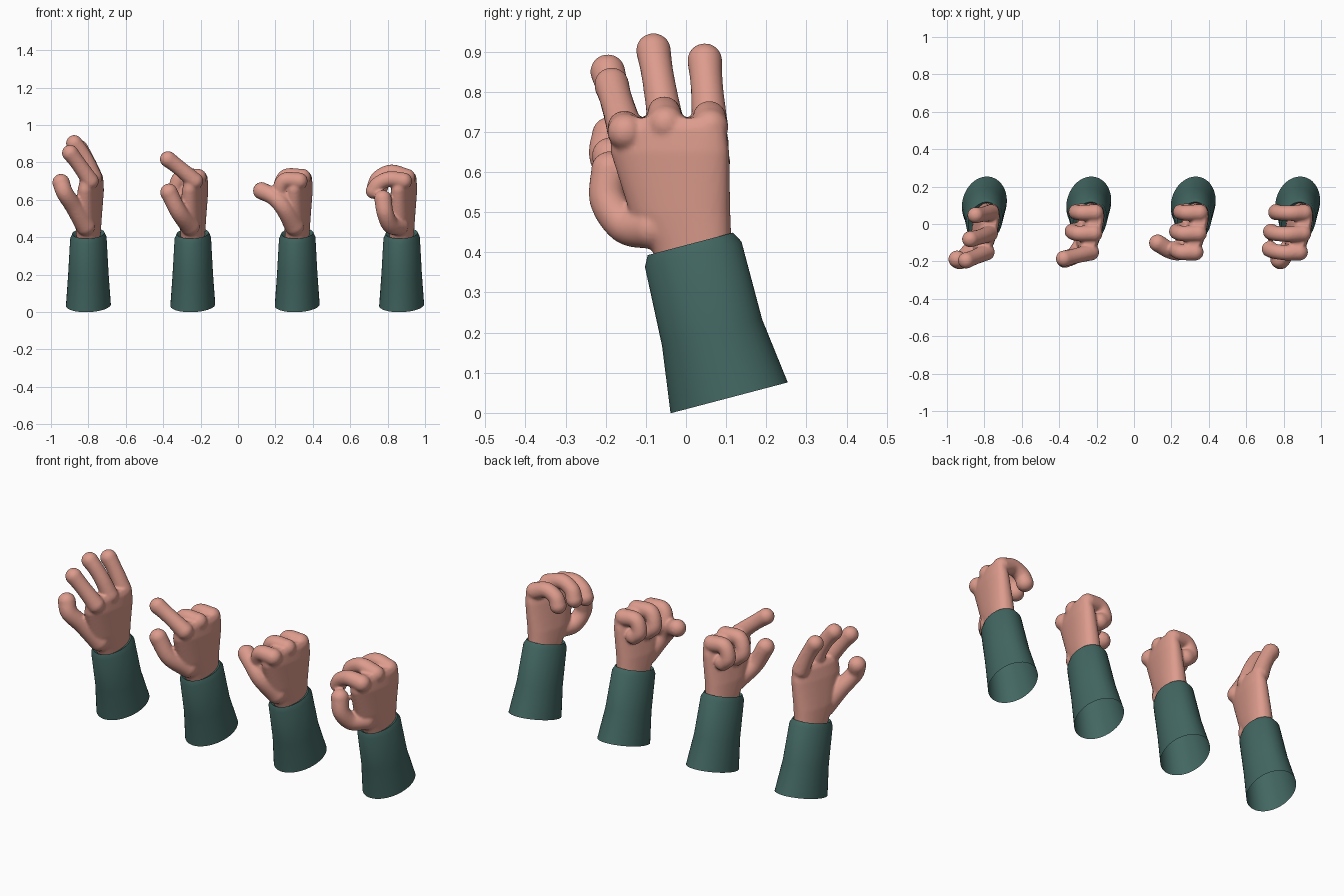
import bpy, bmesh, math
from mathutils import Vector

if "Cube" in bpy.data.objects:
    bpy.data.objects.remove(bpy.data.objects["Cube"])

YAW = math.radians(15)
ACROSS = Vector((math.sin(YAW), math.cos(YAW), 0))    # along the knuckle row
THICK = Vector((math.cos(YAW), -math.sin(YAW), 0))    # towards the back of the hand


def material(name, rgb):
    m = bpy.data.materials.new(name)
    m.diffuse_color = (*rgb, 1)
    m.use_nodes = True
    m.node_tree.nodes["Principled BSDF"].inputs["Base Color"].default_value = m.diffuse_color
    return m


SKIN = material("skin", (0.72, 0.33, 0.265))
CLOTH = material("dark green cloth", (0.055, 0.135, 0.122))


def loft(bm, sections, power=1.0, slope=0.0, lean=0.0, caps=True, seg=48):
    """Oval sections (y, z, half thickness, half width); lean shifts x above z 0.5."""
    rings = []
    for y, z, thick, wide in sections:
        ring = []
        for i in range(seg):
            a = 2 * math.pi * i / seg
            c, s = (math.copysign(abs(f(a)) ** power, f(a)) for f in (math.cos, math.sin))
            off = THICK * (c * thick) + ACROSS * (s * wide)
            mid = Vector((lean * max(0, z - 0.5), y, z + slope * off.y))
            ring.append(bm.verts.new(mid + off))
        rings.append(ring)
    for a, b in zip(rings, rings[1:]):
        for i in range(seg):
            j = (i + 1) % seg
            bm.faces.new((a[i], a[j], b[j], b[i]))
    if caps:
        bm.faces.new(rings[0][::-1])
        bm.faces.new(rings[-1])


def digit(bm, pts, r0, r1, steps=9):
    """Chain of balls along a smooth path, tapering from r0 to r1."""
    p = [Vector(q) for q in pts]
    p = [2 * p[0] - p[1]] + p + [2 * p[-1] - p[-2]]
    spans = len(p) - 3
    for i in range(1, spans + 1):
        for k in range(steps + 1):
            t = k / steps
            q = 0.5 * (2 * p[i] + (p[i + 1] - p[i - 1]) * t
                       + (2 * p[i - 1] - 5 * p[i] + 4 * p[i + 1] - p[i + 2]) * t * t
                       + (3 * p[i] - p[i - 1] - 3 * p[i + 1] + p[i + 2]) * t ** 3)
            f = (i - 1 + t) / spans
            radius = r0 + (r1 - r0) * f - 0.004 * math.sin(math.pi * f)
            ball = bmesh.ops.create_icosphere(bm, subdivisions=3, radius=radius)
            bmesh.ops.translate(bm, verts=ball["verts"], vec=q)


def finger_path(knuckle, size, drift, bend, step):
    """Three finger bones; bend turns from straight up towards the palm side."""
    pts = [Vector(knuckle)]
    for n, length in enumerate((0.085, 0.07, 0.05)):
        a = math.radians(bend + n * step)
        pts.append(pts[-1] + size * length * Vector((-math.sin(a), drift * math.cos(a), math.cos(a))))
    return pts


def make_object(name, bm, mat, x):
    me = bpy.data.meshes.new(name)
    bm.to_mesh(me)
    bm.free()
    ob = bpy.data.objects.new(name, me)
    bpy.context.collection.objects.link(ob)
    me.materials.append(mat)
    ob.location.x = x
    bpy.ops.object.select_all(action='DESELECT')
    ob.select_set(True)
    bpy.context.view_layer.objects.active = ob
    return ob


PALM = [(0.03, 0.33, 0.055, 0.085), (0.012, 0.42, 0.06, 0.103), (-0.015, 0.50, 0.062, 0.128),
        (-0.04, 0.65, 0.056, 0.152), (-0.044, 0.71, 0.047, 0.147), (-0.044, 0.735, 0.033, 0.125)]
SLEEVE = [(0.1075, 0.0375, 0.118, 0.148), (0.065, 0.20, 0.107, 0.126), (0.018, 0.395, 0.0955, 0.122),
          (0.011, 0.421, 0.084, 0.108), (0.012, 0.405, 0.06, 0.09)]

# Index, middle, little: knuckle, size, sideways drift
FINGERS = [((0.01, -0.15, 0.70), 0.9, -0.3),
           ((0.028, -0.05, 0.72), 1.03, -0.17),
           ((0.034, 0.06, 0.712), 0.9, -0.08)]
THUMB_ROOT = (-0.015, -0.085, 0.46)
CURL = (88, 68)

# Pose: first bend and added bend of each finger, then the thumb path
POSES = {
    "open": ([(34, 2), (23, 8), (22, 5)],
             [(-0.075, -0.145, 0.56), (-0.125, -0.195, 0.635), (-0.146, -0.188, 0.692)]),
    "pointing": ([(49, 2), CURL, CURL],
                 [(-0.075, -0.165, 0.535), (-0.128, -0.188, 0.64)]),
    "thumb_out": ([CURL, CURL, CURL],
                  [(-0.07, -0.145, 0.555), (-0.125, -0.14, 0.615), (-0.19, -0.102, 0.648)]),
    "gripping": ([(82, 32), (72, 42), (72, 42)],
                 [(-0.06, -0.15, 0.468), (-0.088, -0.195, 0.53), (-0.10, -0.19, 0.605)]),
}

for n, (pose, (bends, thumb)) in enumerate(POSES.items()):
    x = -0.80 + 0.5583 * n

    # hand: palm and digits fused into one smooth skin
    bm = bmesh.new()
    loft(bm, PALM, power=0.85, lean=0.085)
    for shape, bend in zip(FINGERS, bends):
        digit(bm, finger_path(*shape, *bend), 0.046, 0.044)
    digit(bm, [THUMB_ROOT] + thumb, 0.053, 0.047)
    hand = make_object(pose + "_hand", bm, SKIN, x)
    remesh = hand.modifiers.new("fuse", 'REMESH')
    remesh.mode = 'VOXEL'
    remesh.voxel_size = 0.007
    smooth = hand.modifiers.new("soften", 'SMOOTH')
    smooth.factor = 0.5
    smooth.iterations = 5
    for name in ("fuse", "soften"):
        bpy.ops.object.modifier_apply(modifier=name)
    if not hand.data.materials:
        hand.data.materials.append(SKIN)
    bpy.ops.object.shade_smooth()

    # sleeve: open tube with a turned-in cuff
    bm = bmesh.new()
    loft(bm, SLEEVE, slope=0.263, caps=False)
    make_object(pose + "_sleeve", bm, CLOTH, x)
    bpy.ops.object.shade_smooth_by_angle(angle=math.radians(40))
